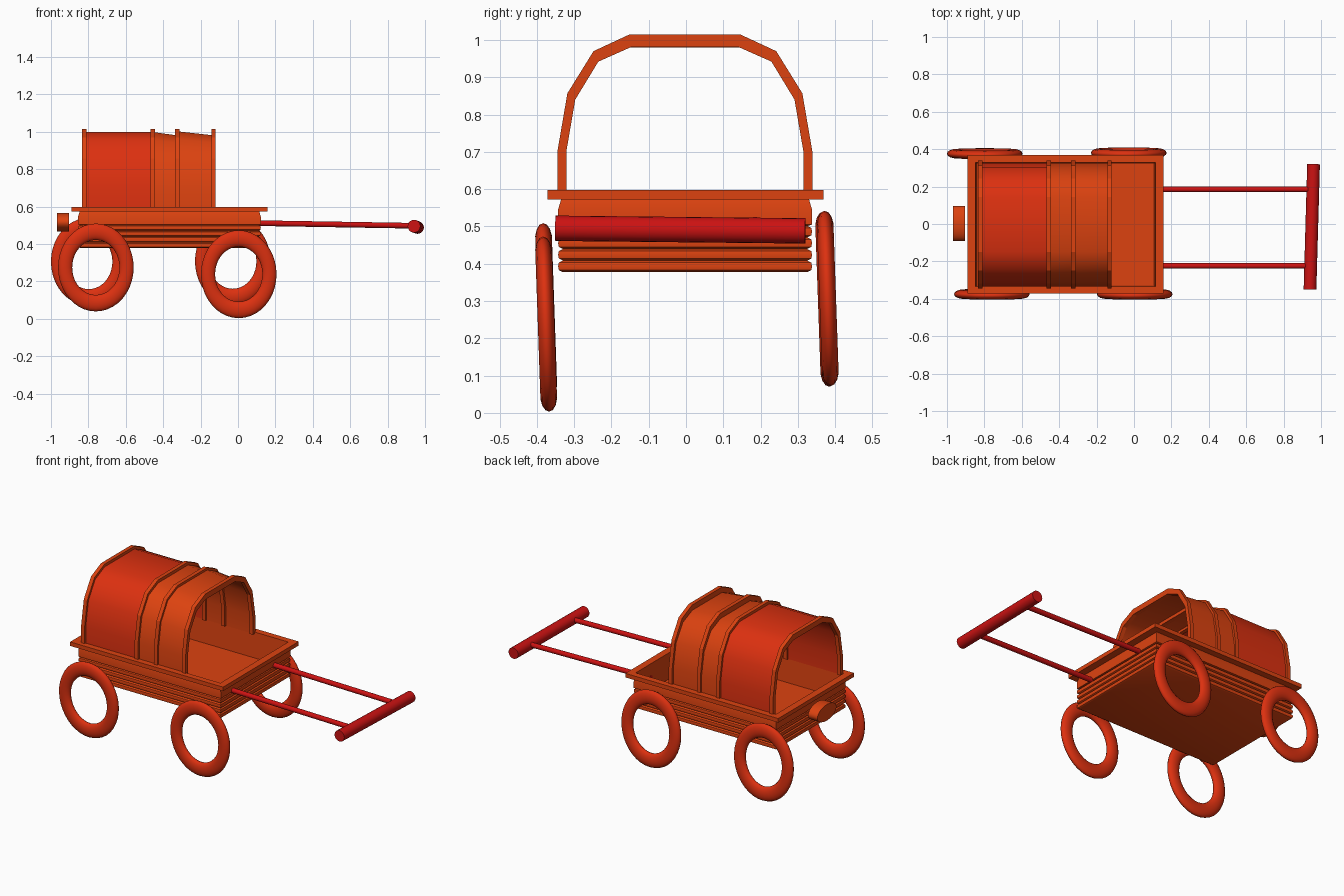
import bpy, bmesh, math
from mathutils import Vector

if "Cube" in bpy.data.objects:
    bpy.data.objects.remove(bpy.data.objects["Cube"])


def material(name, rgb):
    m = bpy.data.materials.new(name)
    m.diffuse_color = (*rgb, 1)
    m.use_nodes = True
    m.node_tree.nodes["Principled BSDF"].inputs["Base Color"].default_value = m.diffuse_color
    return m


ORANGE = material("orange_paint", (0.72, 0.055, 0.005))
RED_ORANGE = material("red_orange", (0.72, 0.03, 0.005))
RED = material("red", (0.6, 0.006, 0.006))


def finish(ob, name, mat, angle=35):
    ob.name = name
    ob.data.materials.append(mat)
    bpy.ops.object.select_all(action='DESELECT')
    ob.select_set(True)
    bpy.context.view_layer.objects.active = ob
    bpy.ops.object.shade_smooth_by_angle(angle=math.radians(angle))
    return ob


def loft(name, rings, mat, caps=False, cyclic=True, join_ends=False, angle=35):
    """Skin a list of equal-length point rings."""
    bm = bmesh.new()
    vs = [[bm.verts.new(p) for p in r] for r in rings]
    n = len(vs[0])
    pairs = list(zip(vs, vs[1:])) + ([(vs[-1], vs[0])] if join_ends else [])
    for a, b in pairs:
        for i in range(n if cyclic else n - 1):
            j = (i + 1) % n
            bm.faces.new((a[i], a[j], b[j], b[i]))
    if caps:
        bm.faces.new(vs[0][::-1])
        bm.faces.new(vs[-1])
    bmesh.ops.recalc_face_normals(bm, faces=bm.faces)
    me = bpy.data.meshes.new(name)
    bm.to_mesh(me)
    bm.free()
    ob = bpy.data.objects.new(name, me)
    bpy.context.collection.objects.link(ob)
    return finish(ob, name, mat, angle)


def rod(name, a, b, r, mat):
    a, b = Vector(a), Vector(b)
    bpy.ops.mesh.primitive_cylinder_add(vertices=20, radius=r, depth=(b - a).length, location=(a + b) / 2)
    ob = bpy.context.object
    ob.rotation_euler = (b - a).to_track_quat('Z', 'Y').to_euler()
    return finish(ob, name, mat)


# Wagon tub: (inset, height) profile with rounded boards, a rim and an inner floor
profile = []
for k in range(4):
    z = 0.378 + 0.031 * k
    profile += [(0.012, z), (0.002, z + 0.005), (0, z + 0.015), (0.002, z + 0.025), (0.012, z + 0.030)]
profile += [(0, 0.505), (0, 0.545), (0.008, 0.572), (-0.036, 0.572), (-0.036, 0.597),
            (0.008, 0.597), (0.015, 0.44)]


def rect(d, z):
    x0, x1, y0, y1 = -0.855 + d, 0.122 - d, -0.343 + d, 0.338 - d
    # rim sticks out a little less at the sides than at the ends
    if d < 0:
        y0, y1 = -0.372, 0.369
    return [(x0, y0, z), (x1, y0, z), (x1, y1, z), (x0, y1, z)]


loft("wagon_tub", [rect(d, z) for d, z in profile], ORANGE, caps=True, angle=30)

# Canopy hoops
half_out = [(0.342, 0.585), (0.342, 0.70), (0.315, 0.857), (0.245, 0.97), (0.148, 1.015)]
half_in = [(0.318, 0.585), (0.318, 0.70), (0.294, 0.84), (0.232, 0.942), (0.144, 0.981)]
half_mid = [((a + c) / 2, (b + d) / 2) for (a, b), (c, d) in zip(half_out, half_in)]


def arch(half, x, dz=0.0):
    pts = [(-y, z) for y, z in half] + half[::-1]
    return [(x, y - 0.003, 0.585 + (z - 0.585) * (1 + dz / 0.42)) for y, z in pts]


hoops = [-0.823, -0.456, -0.324, -0.131]
for i, x in enumerate(hoops):
    a, b = x - 0.012, x + 0.012
    loft(f"canopy_hoop_{i + 1}",
         [arch(half_out, a), arch(half_out, b), arch(half_in, b), arch(half_in, a)],
         ORANGE, cyclic=False, join_ends=True, angle=20)

# Canopy cover panels stretched between the hoops
sags = [(0, 0), (0, -0.018), (0.004, -0.018)]
for i, (d0, d1) in enumerate(sags):
    loft(f"canopy_cover_{i + 1}",
         [arch(half_mid, hoops[i], d0), arch(half_mid, hoops[i + 1], d1)],
         RED_ORANGE if i == 0 else ORANGE, cyclic=False, angle=60)

# Wheels: flattened oval rings, leaning slightly
for name, x, y, z in [("front_right", 0.004, -0.375, 0.238), ("rear_right", -0.76, -0.375, 0.274),
                      ("front_left", -0.028, 0.38, 0.307), ("rear_left", -0.798, 0.376, 0.305)]:
    bpy.ops.mesh.primitive_torus_add(major_segments=40, minor_segments=14, major_radius=0.191,
                                     minor_radius=0.044, location=(x, y, z),
                                     rotation=(math.radians(92), 0, 0))
    w = bpy.context.object
    w.scale = (0.86, 1, 0.52)
    finish(w, "wheel_" + name, RED_ORANGE, 60)

# Pull handle: two shafts and a cross grip
for side, y in (("left", 0.185), ("right", -0.224)):
    rod("handle_shaft_" + side, (0.11, y, 0.511), (0.945, y, 0.497), 0.015, RED)
rod("handle_grip", (0.941, -0.35, 0.495), (0.96, 0.32, 0.488), 0.034, RED)

# Oval knob at the back
knob = rod("rear_knob", (-0.969, 0.003, 0.516), (-0.904, 0.003, 0.516), 0.05, ORANGE)
knob.rotation_euler = (0, math.pi / 2, 0)
knob.scale = (1, 1.87, 1)
